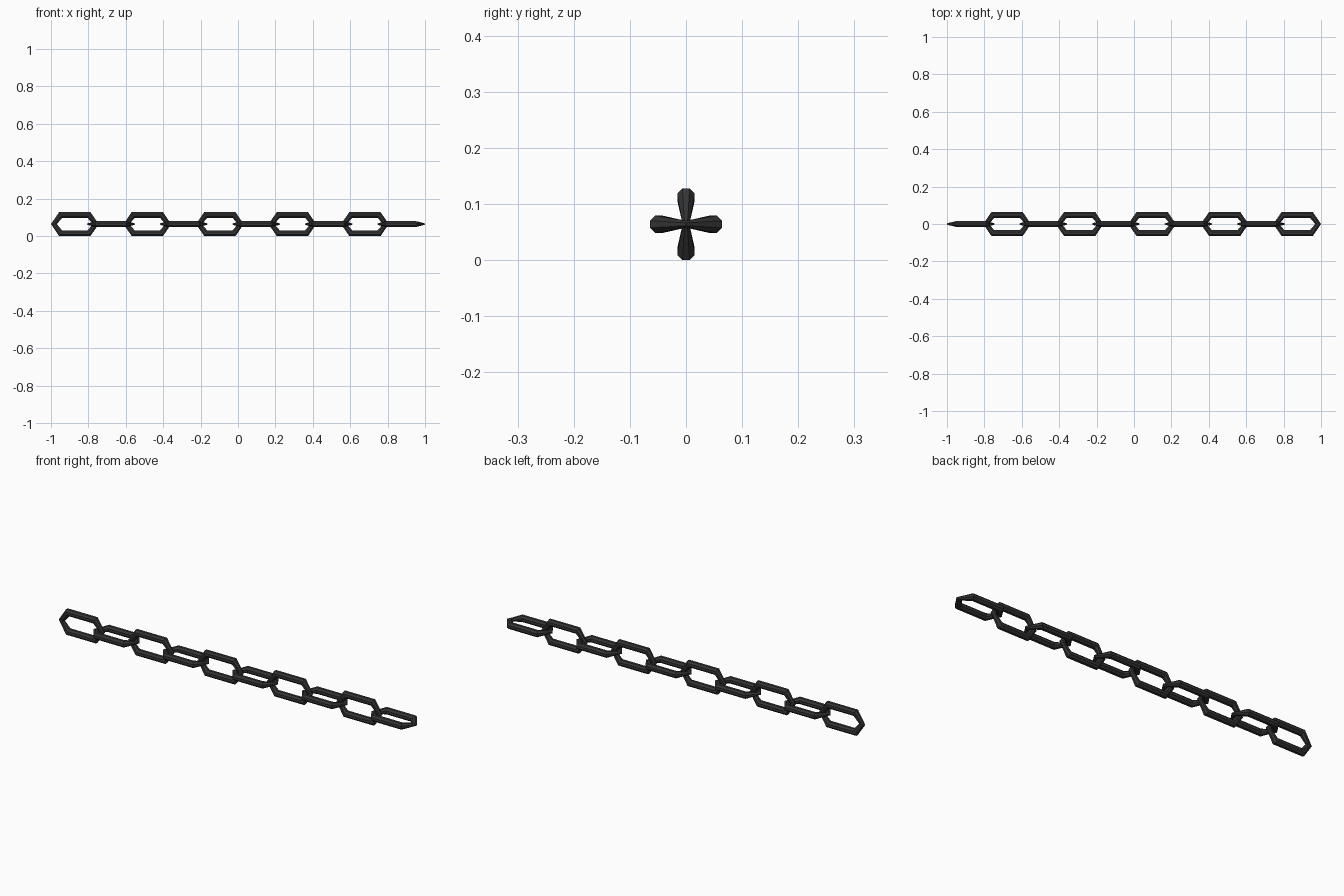
import bpy, bmesh, math
from mathutils import Vector

if "Cube" in bpy.data.objects:
    bpy.data.objects.remove(bpy.data.objects["Cube"])

COUNT, HALF_L, HALF_W = 10, 0.1275, 0.064
PITCH = (2 - 2 * HALF_L) / (COUNT - 1)
R, SIDES = 0.0155, 8

mat = bpy.data.materials.new("dark_iron")
mat.diffuse_color = (0.035, 0.035, 0.035, 1)
mat.use_nodes = True
mat.node_tree.nodes["Principled BSDF"].inputs["Base Color"].default_value = mat.diffuse_color

# Six-cornered link path: centre, ring direction, in-plane radius, thickness radius
bar = HALF_W - R
corner_x = 0.076
stations = [(HALF_L - R, 0, (1, 0), R, 0.006)]
stations += [(sx * corner_x, sy * bar, (sx * 0.5, sy), R, R)
             for sx, sy in ((1, 1), (-1, 1))]
stations += [(-HALF_L + R, 0, (-1, 0), R, 0.006)]
stations += [(sx * corner_x, sy * bar, (sx * 0.5, sy), R, R)
             for sx, sy in ((-1, -1), (1, -1))]

# Link mesh: closed loop of octagonal rings
bm = bmesh.new()
rings = []
for x, y, d, rp, rt in stations:
    ring = []
    for k in range(SIDES):
        a = 2 * math.pi * (k + 0.5) / SIDES
        s = math.cos(a) * rp / math.cos(math.pi / SIDES)
        t = math.sin(a) * rt / math.cos(math.pi / SIDES)
        ring.append(bm.verts.new(Vector((x + d[0] * s, y + d[1] * s, t))))
    rings.append(ring)
for i, a in enumerate(rings):
    b = rings[(i + 1) % len(rings)]
    for k in range(SIDES):
        n = (k + 1) % SIDES
        bm.faces.new((a[k], a[n], b[n], b[k]))
bmesh.ops.recalc_face_normals(bm, faces=bm.faces)
mesh = bpy.data.meshes.new("chain_link")
bm.to_mesh(mesh)
bm.free()
mesh.materials.append(mat)

# Chain: alternate upright and flat links
for i in range(COUNT):
    link = bpy.data.objects.new(f"chain_link_{i + 1}", mesh)
    link.location = (-1 + HALF_L + i * PITCH, 0, HALF_W)
    link.rotation_euler.x = math.pi / 2 if i % 2 == 0 else 0
    bpy.context.collection.objects.link(link)
